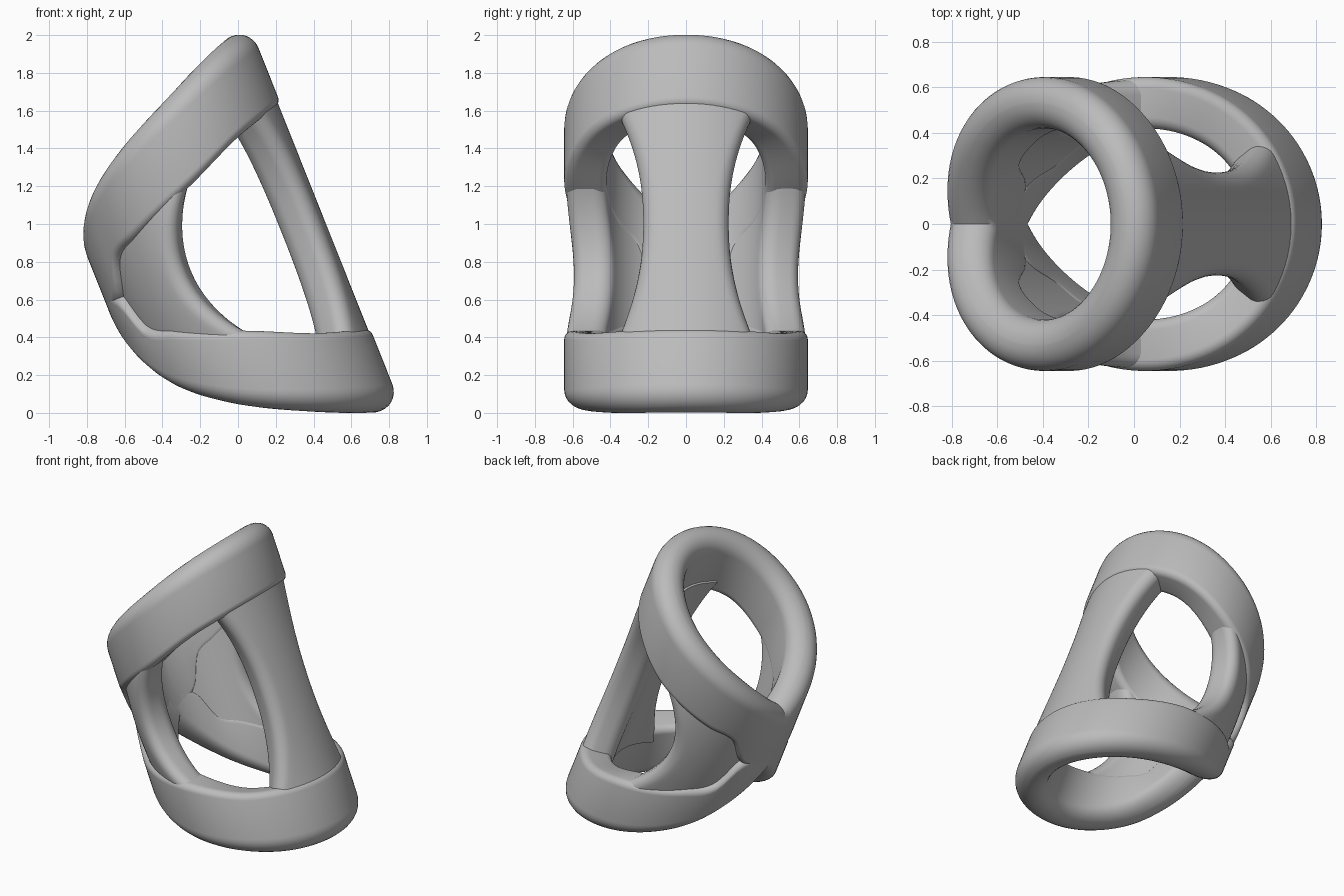
import bpy, bmesh
from math import sin, cos, pi, radians
from mathutils import Vector

if "Cube" in bpy.data.objects:
    bpy.data.objects.remove(bpy.data.objects["Cube"])

# Leaning, slightly oval tube frame: an axis through the tube, and a direction across it
AXIS = Vector((-0.37, 0, 0.929))
ACROSS = Vector((0.929, 0, 0.37))
CENTRE_U, CENTRE_W, OVAL = 0.19, 0.7975, 0.97
R_IN, R_OUT, R_MID = 0.42, 0.645, 0.53

grey = bpy.data.materials.new("plain grey")
grey.use_nodes = True
grey.diffuse_color = (0.5, 0.5, 0.5, 1)
grey.node_tree.nodes["Principled BSDF"].inputs["Base Color"].default_value = (0.5, 0.5, 0.5, 1)


def tube_point(angle, r, w):
    u = CENTRE_U + OVAL * r * cos(angle)
    return ACROSS * u + AXIS * (CENTRE_W + w) + Vector((0, r * sin(angle), 0))


def smooth_curve(keys, x):
    """Cubic through (x, value) keys, level at the first key."""
    n = len(keys)

    def slope(i):
        if i == 0:
            return 0
        a, b = keys[i - 1], keys[min(i + 1, n - 1)]
        return (b[1] - a[1]) / (b[0] - a[0])

    i = max(k for k in range(n - 1) if keys[k][0] <= x or k == 0)
    (x0, y0), (x1, y1) = keys[i], keys[i + 1]
    d = x1 - x0
    t = (x - x0) / d
    return ((2*t**3 - 3*t**2 + 1) * y0 + (t**3 - 2*t**2 + t) * d * slope(i)
            + (3*t**2 - 2*t**3) * y1 + (t**3 - t**2) * d * slope(i + 1))


def rounded_section(r0, r1, s0, s1, low, high, steps=7, along=1):
    """Rounded rectangle; low and high are corner radii, along splits the long sides."""
    corners = [(r1 - high, s1 - high, high, 0), (r0 + high, s1 - high, high, 1),
               (r0 + low, s0 + low, low, 2), (r1 - low, s0 + low, low, 3)]
    pts = []
    for cr, cs, rad, q in corners:
        for k in range(steps + 1):
            a = (q + k / steps) * pi / 2
            pts.append((cr + rad * cos(a), cs + rad * sin(a)))
        if q in (1, 3):
            start, end = (s1 - high, s0 + low) if q == 1 else (s0 + low, s1 - high)
            for k in range(1, along):
                pts.append((r0 if q == 1 else r1, start + (end - start) * k / along))
    return pts


def loft(name, sections, loop):
    bm = bmesh.new()
    rows = [[bm.verts.new(p) for p in s] for s in sections]
    pairs = list(zip(rows, rows[1:])) + ([(rows[-1], rows[0])] if loop else [])
    for a, b in pairs:
        for i in range(len(a)):
            j = (i + 1) % len(a)
            bm.faces.new((a[i], a[j], b[j], b[i]))
    if not loop:
        bm.faces.new(rows[0])
        bm.faces.new(rows[-1])
    bmesh.ops.recalc_face_normals(bm, faces=bm.faces)
    me = bpy.data.meshes.new(name)
    bm.to_mesh(me)
    bm.free()
    me.materials.append(grey)
    ob = bpy.data.objects.new(name, me)
    bpy.context.collection.objects.link(ob)
    bpy.ops.object.select_all(action='DESELECT')
    ob.select_set(True)
    bpy.context.view_layer.objects.active = ob
    bpy.ops.object.shade_smooth_by_angle(angle=radians(40))


# Ring edge distances from the middle of the tube, by angle round it
SHARED_EDGE = [(0, 1.0675), (30, 1.045), (57, 0.98), (88, 0.86)]
UPPER_EDGE = SHARED_EDGE + [(115, 0.74), (143, 0.595), (180, 0.37)]
LOWER_EDGE = SHARED_EDGE + [(115, 0.72), (143, 0.53), (180, 0.17)]
INNER_EDGE = [(0, 0.63), (49, 0.57), (90, 0.405), (125, 0.265), (143, 0.19), (155, 0), (180, -0.09)]


def ring(name, side, outer_edge):
    sections = []
    for k in range(120):
        deg = -180 + 3 * k
        top = smooth_curve(outer_edge, abs(deg))
        bottom = smooth_curve(INNER_EDGE, abs(deg))
        sec = rounded_section(R_IN, R_OUT, bottom, top, 0.05, 0.11)
        sections.append([tube_point(radians(deg), r, side * s) for r, s in sec])
    loft(name, sections, True)


ring("upper_ring", 1, UPPER_EDGE)
ring("lower_ring", -1, LOWER_EDGE)


def strut(name, reach, inner, outer, span, taper=0, flip=1):
    """Upright part; outer(w) gives its radius, span(w) its edge angles,
    and taper how much it thins towards its second edge."""
    sections = []
    for k in range(41):
        w = reach * (k / 20 - 1)
        a, b = (radians(v) * R_MID for v in span(w))
        row = []
        for r, s in rounded_section(inner, outer(w), a, b, 0.08, 0.08, along=14):
            r = inner + (r - inner) * (1 - taper * (s - a) / (b - a))
            row.append(tube_point(flip * s / R_MID, r, w))
        sections.append(row)
    loft(name, sections, False)


# Waisted pillar joining the tall sides of the rings
def pillar_span(w):
    half = 23.5 + 10.5 * (abs(w) / 0.55) ** 2.2
    return -half, half


strut("pillar", 0.7, 0.405, lambda w: 0.632, pillar_span)


# Webs filling the narrowing gap between the rings on both flanks
def web_span(w):
    return 107.5 - 17 * (w / 0.4) ** 2, 164 - 30 * (w / 0.46) ** 2


def web_outer(w):
    return 0.655 - 0.015 * (w / 0.54) ** 2


for label, flip in (("front_web", -1), ("back_web", 1)):
    strut(label, 0.54, 0.425, web_outer, web_span, 0.3, flip)
